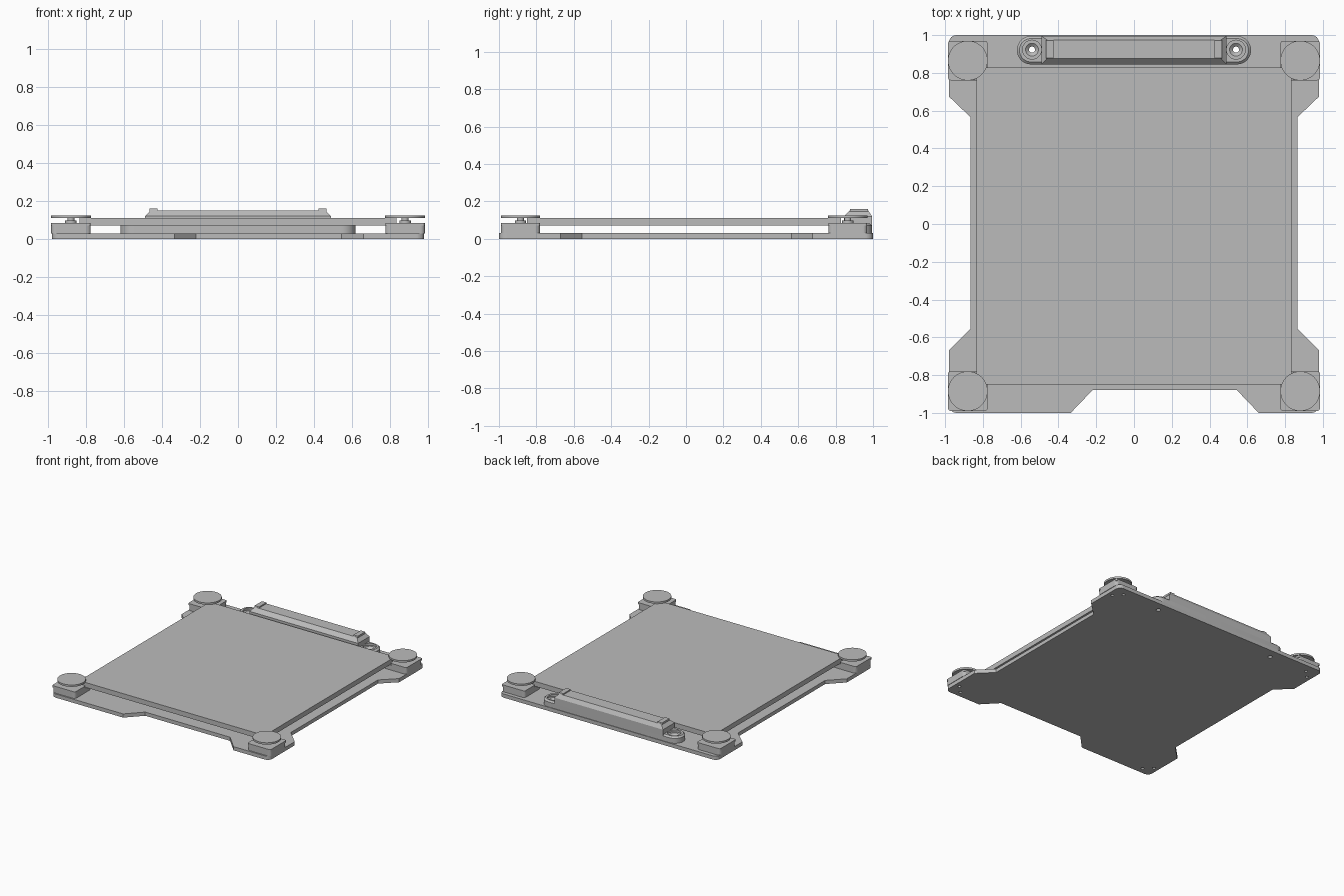
import bpy, bmesh, math
from mathutils import Vector

cube = bpy.data.objects.get("Cube")
if cube:
    bpy.data.objects.remove(cube, do_unlink=True)

grey = bpy.data.materials.new("plain grey")
grey.use_nodes = True
grey.diffuse_color = (0.5, 0.5, 0.5, 1)
grey.node_tree.nodes["Principled BSDF"].inputs["Base Color"].default_value = (0.5, 0.5, 0.5, 1)


def loft(name, rings):
    """Closed solid through (outline, z) rings with equal point counts."""
    bm = bmesh.new()
    loops = [[bm.verts.new((x, y, z)) for x, y in pts] for pts, z in rings]
    n = len(loops[0])
    for low, high in zip(loops, loops[1:]):
        for i in range(n):
            j = (i + 1) % n
            bm.faces.new((low[i], low[j], high[j], high[i]))
    bm.faces.new(loops[0][::-1])
    bm.faces.new(loops[-1])
    bmesh.ops.recalc_face_normals(bm, faces=bm.faces)
    mesh = bpy.data.meshes.new(name)
    bm.to_mesh(mesh)
    bm.free()
    mesh.materials.append(grey)
    ob = bpy.data.objects.new(name, mesh)
    bpy.context.collection.objects.link(ob)
    return ob


def smooth(ob):
    bpy.ops.object.select_all(action='DESELECT')
    ob.select_set(True)
    bpy.context.view_layer.objects.active = ob
    bpy.ops.object.shade_smooth_by_angle(angle=math.radians(30))


def rect(x0, x1, y0, y1):
    return [(x0, y0), (x1, y0), (x1, y1), (x0, y1)]


def circle(cx, cy, r, n=40):
    return [(cx + r * math.cos(math.tau * i / n), cy + r * math.sin(math.tau * i / n)) for i in range(n)]


def rounded(points, radius, steps=6):
    """Round the right-angled corners of an outline, leave the slanted ones sharp."""
    out = []
    for i, p in enumerate(points):
        p = Vector(p)
        a = (Vector(points[i - 1]) - p).normalized()
        b = (Vector(points[(i + 1) % len(points)]) - p).normalized()
        if abs(a.dot(b)) > 0.1:
            out.append(tuple(p))
            continue
        centre = p + (a + b) * radius
        for k in range(steps + 1):
            t = k / steps * math.pi / 2
            out.append(tuple(centre - b * radius * math.cos(t) - a * radius * math.sin(t)))
    return out


def stadium(cx, cy, r, n=20):
    pts = []
    for side, start in ((1, -math.pi / 2), (-1, math.pi / 2)):
        for i in range(n + 1):
            t = start + math.pi * i / n
            pts.append((side * cx + r * math.cos(t), cy + r * math.sin(t)))
    return pts


def cut(target, cutter):
    mod = target.modifiers.new("cut", 'BOOLEAN')
    mod.operation = 'DIFFERENCE'
    mod.solver = 'EXACT'
    mod.object = cutter
    cutter.hide_render = True
    bpy.context.view_layer.objects.active = target
    bpy.ops.object.modifier_apply(modifier=mod.name)


# Base plate with side recesses and a front notch
outline = [(-0.98, -1), (-0.335, -1), (-0.22, -0.88), (0.545, -0.88), (0.66, -1), (0.98, -1),
           (0.98, -0.67), (0.865, -0.555), (0.865, 0.565), (0.98, 0.675), (0.98, 1),
           (-0.98, 1), (-0.98, 0.675), (-0.865, 0.565), (-0.865, -0.555), (-0.98, -0.67)]
outline = rounded(outline, 0.04)
base = loft("base_plate", [(outline, 0), (outline, 0.03)])

# Raised flat panel
panel = rect(-0.835, 0.835, -0.85, 0.828)
loft("top_panel", [(panel, 0.07), (panel, 0.11)])

# Corner supports: seat block, L-shaped stop, post and cap
for sx, side in ((-1, "right"), (1, "left")):
    for sy, end in ((-1, "front"), (1, "back")):
        cx, cy = sx * 0.88, sy * 0.875 - 0.01
        tag = end + "_" + side
        h = 0.104
        seat = rounded(rect(cx - h, cx + h, cy - h, cy + h), 0.025)
        loft(tag + "_seat", [(seat, 0.03), (seat, 0.07)])
        ix, iy = sx * 0.838, sy * 0.842 - 0.011
        ox, oy, nx, ny = cx + sx * h, cy + sy * h, cx - sx * h, cy - sy * h
        stop = rounded([(ox, oy), (nx, oy), (nx, iy), (ix, iy), (ix, ny), (ox, ny)], 0.012)
        loft(tag + "_stop", [(stop, 0.07), (stop, 0.085)])
        smooth(loft(tag + "_post", [(circle(cx, cy, r, 24), z) for r, z in
                                    ((0.03, 0.08), (0.03, 0.098), (0.018, 0.098), (0.018, 0.112))]))
        smooth(loft(tag + "_cap", [(circle(cx, cy, 0.105, 48), 0.11), (circle(cx, cy, 0.105, 48), 0.125)]))
        # Small screw holes under the corner
        for dx, dy in ((0.06, 0.005), (0.0, 0.065)):
            hole = loft("hole_cutter", [(circle(cx + sx * dx, cy + sy * dy, 0.012, 16), z) for z in (-0.02, 0.029)])
            cut(base, hole)
            bpy.data.objects.remove(hole, do_unlink=True)

# Rear mount with rounded ears
mount = loft("rear_mount", [(stadium(0.545, 0.92, 0.075), 0.03), (stadium(0.545, 0.92, 0.075), 0.07),
                            (stadium(0.545, 0.92, 0.062), 0.082)])

# Countersunk screw holes through the ears
for sx in (-1, 1):
    for target, profile in ((mount, ((0.016, -0.02), (0.016, 0.05), (0.034, 0.065), (0.05, 0.065), (0.05, 0.12))),
                            (base, ((0.016, -0.02), (0.016, 0.06)))):
        hole = loft("hole_cutter", [(circle(sx * 0.54, 0.923, r, 32), z) for r, z in profile])
        cut(target, hole)
        bpy.data.objects.remove(hole, do_unlink=True)
smooth(mount)

# Rear bar with sloped sides and raised end lips
foot = rect(-0.49, 0.49, 0.845, 0.995)
loft("rear_bar", [(foot, 0.07), (foot, 0.12), (rect(-0.46, 0.46, 0.875, 0.975), 0.15)])
for sx, side in ((-1, "right"), (1, "left")):
    xs = sorted((sx * 0.425, sx * 0.465))
    loft(side + "_bar_lip", [(rect(xs[0], xs[1], 0.875, 0.975), 0.145), (rect(xs[0], xs[1], 0.878, 0.972), 0.16)])
